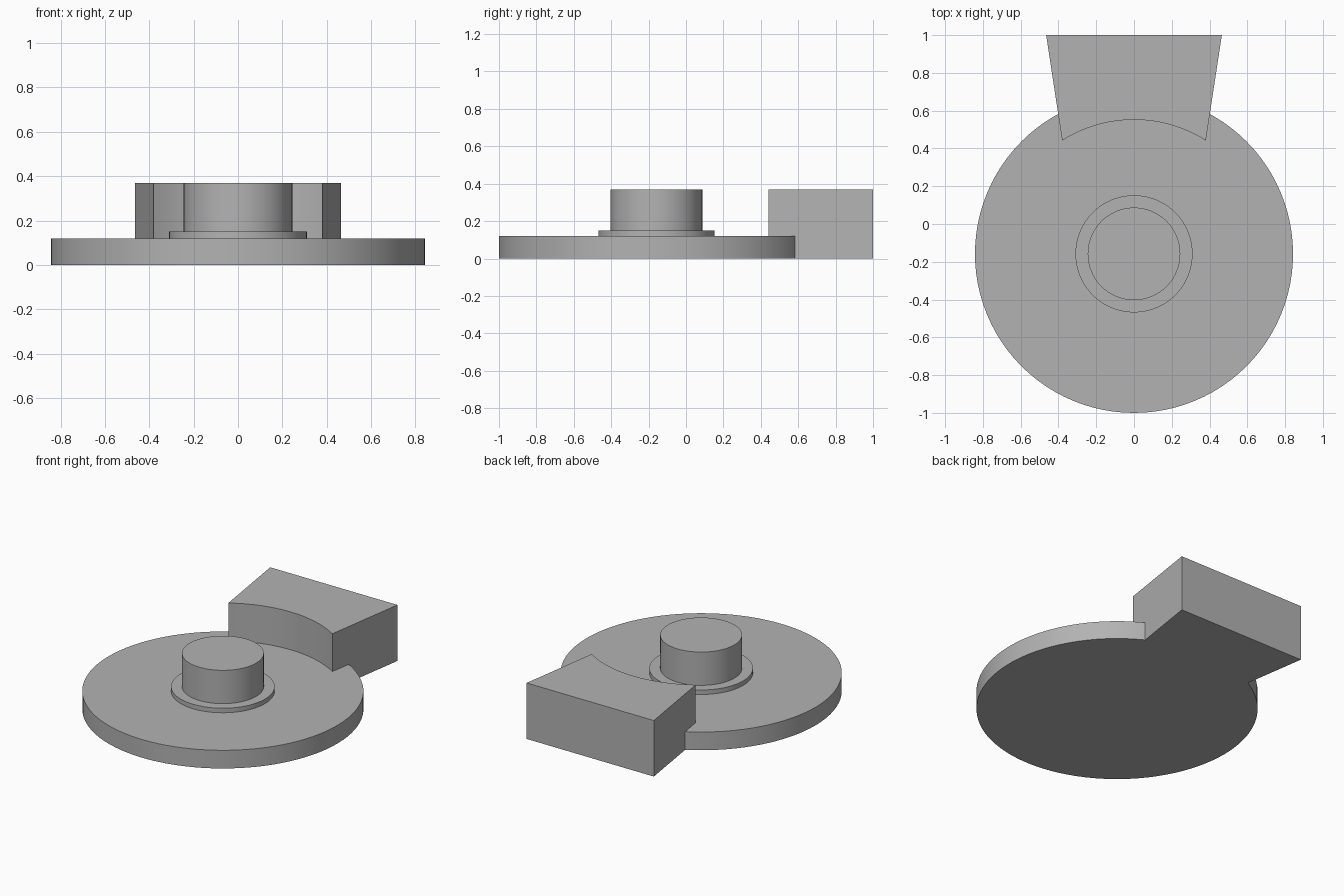
import bpy
import math

cube = bpy.data.objects.get("Cube")
if cube:
    bpy.data.objects.remove(cube, do_unlink=True)

CENTRE_Y = -0.158
DISC_R, DISC_TOP = 0.842, 0.12
COLLAR_R, COLLAR_TOP = 0.31, 0.15
HUB_R, TOP = 0.245, 0.37
ARC_R = 0.71

grey = bpy.data.materials.new("plain grey")
grey.use_nodes = True
colour = (0.45, 0.45, 0.45, 1)
grey.diffuse_color = colour
grey.node_tree.nodes["Principled BSDF"].inputs["Base Color"].default_value = colour


def prism(name, outline, bottom, top):
    """Extrude a counter-clockwise outline straight up."""
    n = len(outline)
    verts = [(x, y, z) for z in (bottom, top) for x, y in outline]
    faces = [list(reversed(range(n))), list(range(n, 2 * n))]
    faces += [(i, (i + 1) % n, (i + 1) % n + n, i + n) for i in range(n)]
    mesh = bpy.data.meshes.new(name)
    mesh.from_pydata(verts, [], faces)
    mesh.materials.append(grey)
    obj = bpy.data.objects.new(name, mesh)
    bpy.context.collection.objects.link(obj)
    return obj


def arc(radius, start, end, steps):
    """Points about the shared axis, with both ends included."""
    angles = [start + (end - start) * i / steps for i in range(steps + 1)]
    return [(radius * math.cos(a), CENTRE_Y + radius * math.sin(a)) for a in angles]


def circle(radius, steps=96):
    return arc(radius, 0, 2 * math.pi, steps)[:-1]


def activate(obj):
    bpy.ops.object.select_all(action="DESELECT")
    obj.select_set(True)
    bpy.context.view_layer.objects.active = obj


# Round base plate, and the flared block with its concave inner wall
base = prism("base_plate", circle(DISC_R), 0, DISC_TOP)
half = math.asin(0.38 / ARC_R)
inner = arc(ARC_R, math.pi / 2 + half, math.pi / 2 - half, 24)
block = prism("block", [(0.465, 1), (-0.465, 1)] + inner, 0, TOP)

# Fuse the block into the plate so that the underside is one flat face
union = base.modifiers.new("fuse block", "BOOLEAN")
union.operation = "UNION"
union.solver = "EXACT"
union.object = block
activate(base)
bpy.ops.object.modifier_apply(modifier=union.name)
bpy.data.objects.remove(block, do_unlink=True)
base.name = "base_plate_with_block"

# Raised collar and central hub
collar = prism("collar", circle(COLLAR_R), DISC_TOP, COLLAR_TOP)
hub = prism("hub", circle(HUB_R), COLLAR_TOP, TOP)

for obj in (base, collar, hub):
    activate(obj)
    bpy.ops.object.shade_smooth_by_angle(angle=math.radians(30))
